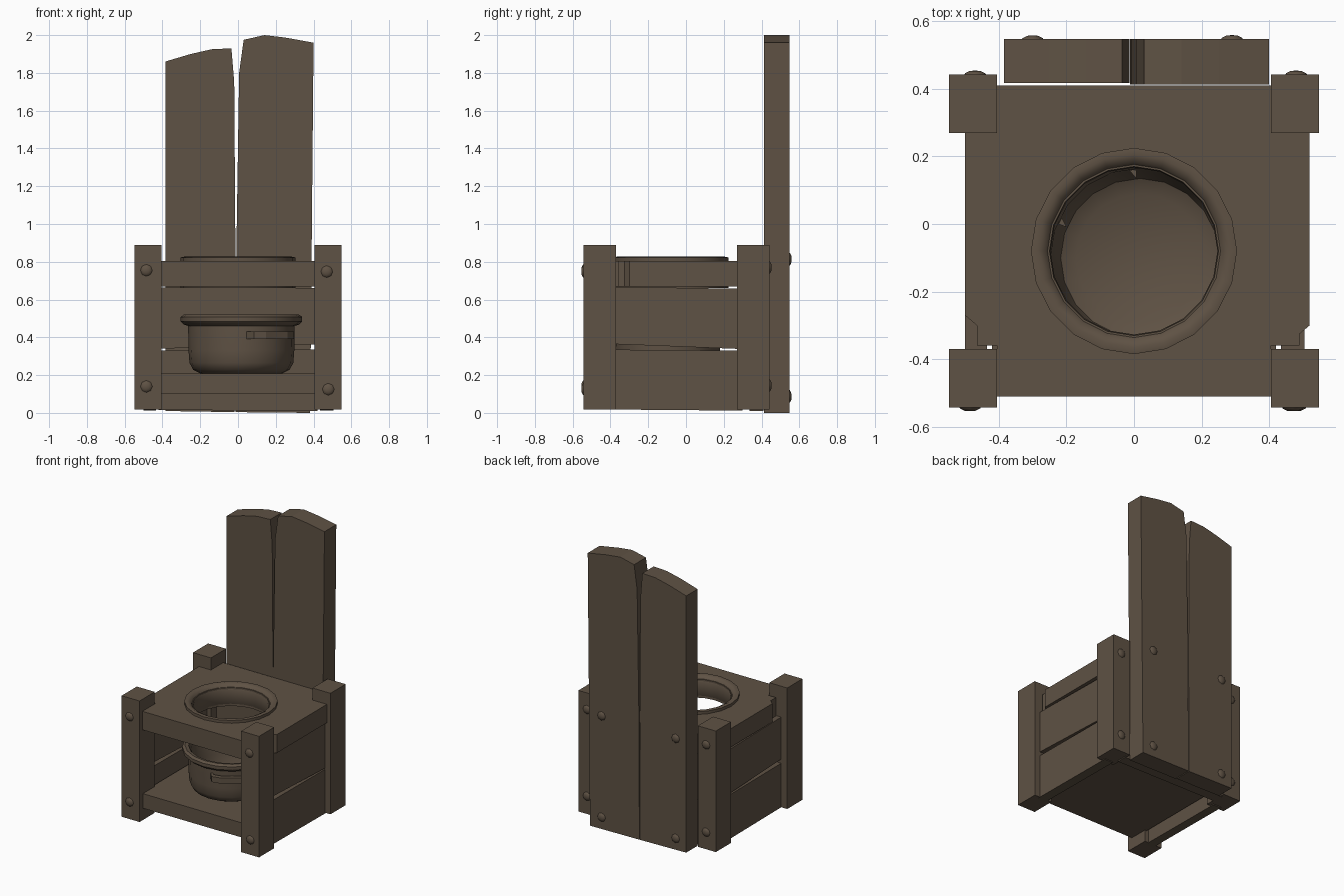
import bpy, bmesh, math
from mathutils import Matrix, Vector

if "Cube" in bpy.data.objects:
    bpy.data.objects.remove(bpy.data.objects["Cube"])

wood = bpy.data.materials.new("dark brown wood")
wood.diffuse_color = (0.114, 0.084, 0.058, 1)
wood.use_nodes = True
wood.node_tree.nodes["Principled BSDF"].inputs["Base Color"].default_value = wood.diffuse_color


def finish(bm, name, smooth=False):
    bmesh.ops.recalc_face_normals(bm, faces=bm.faces)
    me = bpy.data.meshes.new(name)
    bm.to_mesh(me)
    bm.free()
    me.materials.append(wood)
    ob = bpy.data.objects.new(name, me)
    bpy.context.collection.objects.link(ob)
    if smooth:
        bpy.ops.object.select_all(action='DESELECT')
        ob.select_set(True)
        bpy.context.view_layer.objects.active = ob
        bpy.ops.object.shade_smooth_by_angle(angle=math.radians(40))
    return ob


def prism(name, plane, pts, lo, hi):
    """Extrude an outline in plane xy, xz or yz between lo and hi."""
    place = {'xy': lambda a, b, c: (a, b, c),
             'xz': lambda a, b, c: (a, c, b),
             'yz': lambda a, b, c: (c, a, b)}[plane]
    bm = bmesh.new()
    v0 = [bm.verts.new(place(a, b, lo)) for a, b in pts]
    v1 = [bm.verts.new(place(a, b, hi)) for a, b in pts]
    bm.faces.new(v0)
    bm.faces.new(v1)
    n = len(pts)
    for i in range(n):
        j = (i + 1) % n
        bm.faces.new((v0[i], v0[j], v1[j], v1[i]))
    return finish(bm, name)


def box(name, x0, x1, y0, y1, z0, z1):
    return prism(name, 'xy', [(x0, y0), (x1, y0), (x1, y1), (x0, y1)], z0, z1)


def lathe(name, profile, sides, matrix, closed=False, smooth=True):
    """Turn a (radius, height) profile around z, then place it."""
    bm = bmesh.new()
    rings = []
    for r, z in profile:
        if r == 0:
            rings.append([bm.verts.new((0, 0, z))] * sides)
        else:
            rings.append([bm.verts.new((r * math.cos(t), r * math.sin(t), z))
                          for t in (2 * math.pi * k / sides for k in range(sides))])
    pairs = list(zip(rings, rings[1:]))
    if closed:
        pairs.append((rings[-1], rings[0]))
    for a, b in pairs:
        for k in range(sides):
            m = (k + 1) % sides
            vs = list(dict.fromkeys((a[k], a[m], b[m], b[k])))
            bm.faces.new(vs)
    bm.transform(matrix)
    return finish(bm, name, smooth)


# Corner posts
for side, sx in (("left", -1), ("right", 1)):
    xa, xb = sorted((sx * 0.405, sx * 0.548))
    box("front_post_" + side, xa, xb, -0.543, -0.37, 0.018, 0.89)
    box("back_post_" + side, xa, xb, 0.27, 0.443, 0.018, 0.89)

# Seat board with chipped sides and a round hole
seat = prism("seat", 'xy', [
    (-0.405, -0.51), (0.405, -0.51), (0.405, -0.36), (0.49, -0.36), (0.49, -0.325),
    (0.52, -0.30), (0.52, 0.275), (0.405, 0.275), (0.405, 0.41), (-0.405, 0.41),
    (-0.405, 0.275), (-0.5, 0.275), (-0.5, -0.27), (-0.465, -0.30),
    (-0.465, -0.36), (-0.405, -0.36)], 0.67, 0.803)
HOLE = Vector((0, -0.08, 0))
cutter = lathe("hole_cutter", [(0, 0.5), (0.25, 0.5), (0.25, 1.0), (0, 1.0)], 20,
               Matrix.Translation(HOLE), smooth=False)
cutter.hide_render = True
mod = seat.modifiers.new("hole", 'BOOLEAN')
mod.operation = 'DIFFERENCE'
mod.solver = 'EXACT'
mod.object = cutter
bpy.context.view_layer.objects.active = seat
bpy.ops.object.modifier_apply(modifier=mod.name)
bpy.data.objects.remove(cutter)

# Flanged lining of the hole
lathe("hole_lining", [
    (0.305, 0.80), (0.305, 0.823), (0.285, 0.827), (0.262, 0.815), (0.247, 0.785),
    (0.247, 0.69), (0.262, 0.668), (0.305, 0.66), (0.305, 0.672), (0.252, 0.69),
    (0.252, 0.79)], 20, Matrix.Translation(HOLE), closed=True)

# Side boards, slightly uneven
for side, x0, x1 in (("left", -0.5, -0.435), ("right", 0.435, 0.505)):
    prism("lower_board_" + side, 'yz',
          [(-0.4, 0.018), (0.3, 0.012), (0.3, 0.33), (-0.4, 0.335)], x0, x1)
    prism("upper_board_" + side, 'yz',
          [(-0.4, 0.365), (0.3, 0.338), (0.3, 0.657), (-0.4, 0.668)], x0, x1)

# Back boards behind the pot
prism("lower_back_board", 'xz',
      [(-0.42, 0.016), (0.42, 0.01), (0.42, 0.335), (-0.42, 0.33)], 0.335, 0.41)
prism("upper_back_board", 'xz',
      [(-0.42, 0.34), (0.42, 0.362), (0.42, 0.66), (-0.42, 0.665)], 0.335, 0.41)

# Floor board
box("floor_board", -0.42, 0.42, -0.505, 0.335, 0.103, 0.208)

# Tall backrest planks
prism("backrest_plank_left", 'xz', [
    (-0.385, 0.01), (-0.018, 0.004), (-0.014, 0.9), (-0.02, 1.75), (-0.035, 1.93),
    (-0.14, 1.925), (-0.25, 1.90), (-0.385, 1.86)], 0.418, 0.547)
prism("backrest_plank_right", 'xz', [
    (-0.012, 0.004), (0.382, 0.0), (0.40, 1.96), (0.25, 1.987), (0.14, 2.0),
    (0.03, 1.975), (0.006, 1.8), (-0.008, 0.9)], 0.413, 0.548)

# Pot
POT = Matrix.Translation((0.018, -0.1, 0))
lathe("pot", [
    (0, 0.208), (0.215, 0.208), (0.255, 0.228), (0.275, 0.265), (0.28, 0.33),
    (0.282, 0.46), (0.305, 0.468), (0.322, 0.485), (0.322, 0.508), (0.305, 0.52),
    (0.28, 0.515), (0.265, 0.49), (0.26, 0.34), (0.235, 0.26), (0.19, 0.235),
    (0, 0.235)], 20, POT)

# Pot handles, bent bars swept along a short path
for name, turn in (("front_handle", -55), ("back_handle", 125)):
    path = [(0.22, -0.14), (0.30, -0.13), (0.325, -0.07),
            (0.325, 0.07), (0.30, 0.13), (0.22, 0.14)]
    bm = bmesh.new()
    loops = []
    for r, t in path:
        k = 0.9
        loops.append([bm.verts.new((r * f, t * g, z)) for f, g, z in
                      ((1, 1, 0.39), (1, 1, 0.43), (k, k, 0.43), (k, k, 0.39))])
    for a, b in zip(loops, loops[1:]):
        for i in range(4):
            j = (i + 1) % 4
            bm.faces.new((a[i], a[j], b[j], b[i]))
    bm.faces.new(loops[0])
    bm.faces.new(loops[-1])
    bm.transform(POT @ Matrix.Rotation(math.radians(turn), 4, 'Z'))
    finish(bm, name)

# Bolt heads: x, y, z, facing (-1 front, 1 back)
bolts = [(-0.485, -0.543, 0.755, -1), (0.47, -0.543, 0.748, -1),
         (-0.485, -0.543, 0.14, -1), (0.478, -0.543, 0.125, -1),
         (-0.47, 0.443, 0.77, 1), (0.48, 0.443, 0.77, 1),
         (-0.47, 0.443, 0.14, 1), (0.48, 0.443, 0.145, 1),
         (-0.30, 0.547, 0.81, 1), (0.29, 0.548, 0.815, 1),
         (-0.30, 0.547, 0.09, 1), (0.29, 0.548, 0.085, 1)]
for i, (x, y, z, face) in enumerate(bolts):
    rot = Matrix.Rotation(math.radians(-90 * face), 4, 'X')
    lathe("bolt_%d" % (i + 1), [(0.034, -0.004), (0.03, 0.003), (0.016, 0.01), (0, 0.011)],
          8, Matrix.Translation((x, y, z)) @ rot)
